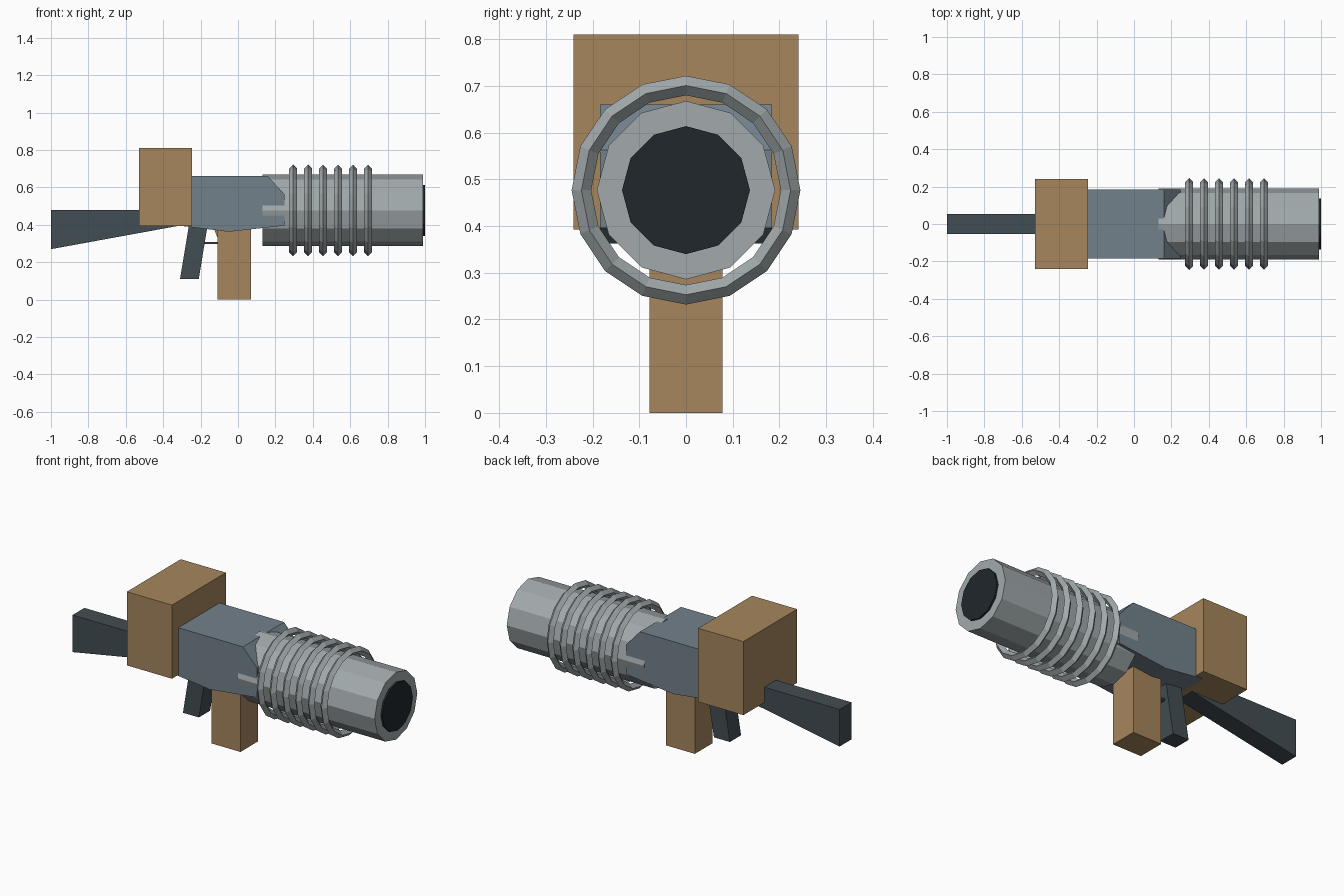
import bpy, bmesh
from math import radians
from mathutils import Matrix

if "Cube" in bpy.data.objects:
    bpy.data.objects.remove(bpy.data.objects["Cube"])


def material(name, color):
    m = bpy.data.materials.new(name)
    m.diffuse_color = (*color, 1)
    m.use_nodes = True
    m.node_tree.nodes["Principled BSDF"].inputs["Base Color"].default_value = m.diffuse_color
    return m


tan = material("tan", (0.38, 0.24, 0.11))
dark = material("dark_steel", (0.055, 0.075, 0.085))
blue_grey = material("blue_grey", (0.17, 0.22, 0.26))
steel = material("light_steel", (0.36, 0.40, 0.41))
black = material("bore_black", (0.015, 0.02, 0.025))
AXIS_Z = 0.477


def finish(bm, name, mat):
    bmesh.ops.recalc_face_normals(bm, faces=bm.faces)
    me = bpy.data.meshes.new(name)
    bm.to_mesh(me)
    bm.free()
    me.materials.append(mat)
    ob = bpy.data.objects.new(name, me)
    bpy.context.collection.objects.link(ob)
    return ob


def slab(name, profile, half_width, mat):
    """Side profile in x,z extruded evenly across y."""
    bm = bmesh.new()
    face = bm.faces.new([bm.verts.new((x, -half_width, z)) for x, z in profile])
    ext = bmesh.ops.extrude_face_region(bm, geom=[face])
    verts = [v for v in ext["geom"] if isinstance(v, bmesh.types.BMVert)]
    bmesh.ops.translate(bm, verts=verts, vec=(0, 2 * half_width, 0))
    return finish(bm, name, mat)


def box(name, x0, x1, z0, z1, half_width, mat):
    return slab(name, [(x0, z0), (x1, z0), (x1, z1), (x0, z1)], half_width, mat)


def tube(name, x0, x1, radius, mat):
    """Twelve-sided cylinder along x."""
    bm = bmesh.new()
    bmesh.ops.create_cone(bm, cap_ends=True, segments=12, radius1=radius,
                          radius2=radius, depth=x1 - x0)
    bm.transform(Matrix.Translation(((x0 + x1) / 2, 0, AXIS_Z))
                 @ Matrix.Rotation(radians(90), 4, 'Y'))
    return finish(bm, name, mat)


# Barrel and dark bore
tube("barrel", 0.13, 0.99, 0.191, steel)
tube("bore", 0.96, 1.0, 0.137, black)

# Cooling rings
for i in range(6):
    bpy.ops.mesh.primitive_torus_add(
        major_segments=16, minor_segments=4, major_radius=0.224,
        minor_radius=0.021, location=(0.295 + 0.08 * i, 0, AXIS_Z),
        rotation=(0, radians(90), 0))
    ring = bpy.context.object
    ring.name = f"cooling_ring_{i + 1}"
    ring.data.materials.append(steel)

# Receiver with sloped front and shallow keel
slab("receiver", [(-0.35, 0.40), (-0.05, 0.363), (0.248, 0.396), (0.248, 0.563),
                  (0.16, 0.66), (-0.35, 0.66)], 0.184, blue_grey)

# Rear housing and magazine
box("rear_housing", -0.528, -0.245, 0.393, 0.81, 0.241, tan)
box("magazine", -0.11, 0.07, 0.0, 0.40, 0.078, tan)

# Tapered stock and slanted grip
slab("stock", [(-1.0, 0.27), (-0.31, 0.396), (-0.31, 0.48), (-1.0, 0.48)],
     0.053, dark)
slab("grip", [(-0.31, 0.11), (-0.21, 0.11), (-0.162, 0.40), (-0.262, 0.40)],
     0.05, dark)

# Trigger and its guard
box("trigger_guard", -0.185, -0.10, 0.297, 0.307, 0.025, dark)
slab("trigger", [(-0.112, 0.335), (-0.10, 0.335), (-0.10, 0.38), (-0.128, 0.38)],
     0.015, tan)
